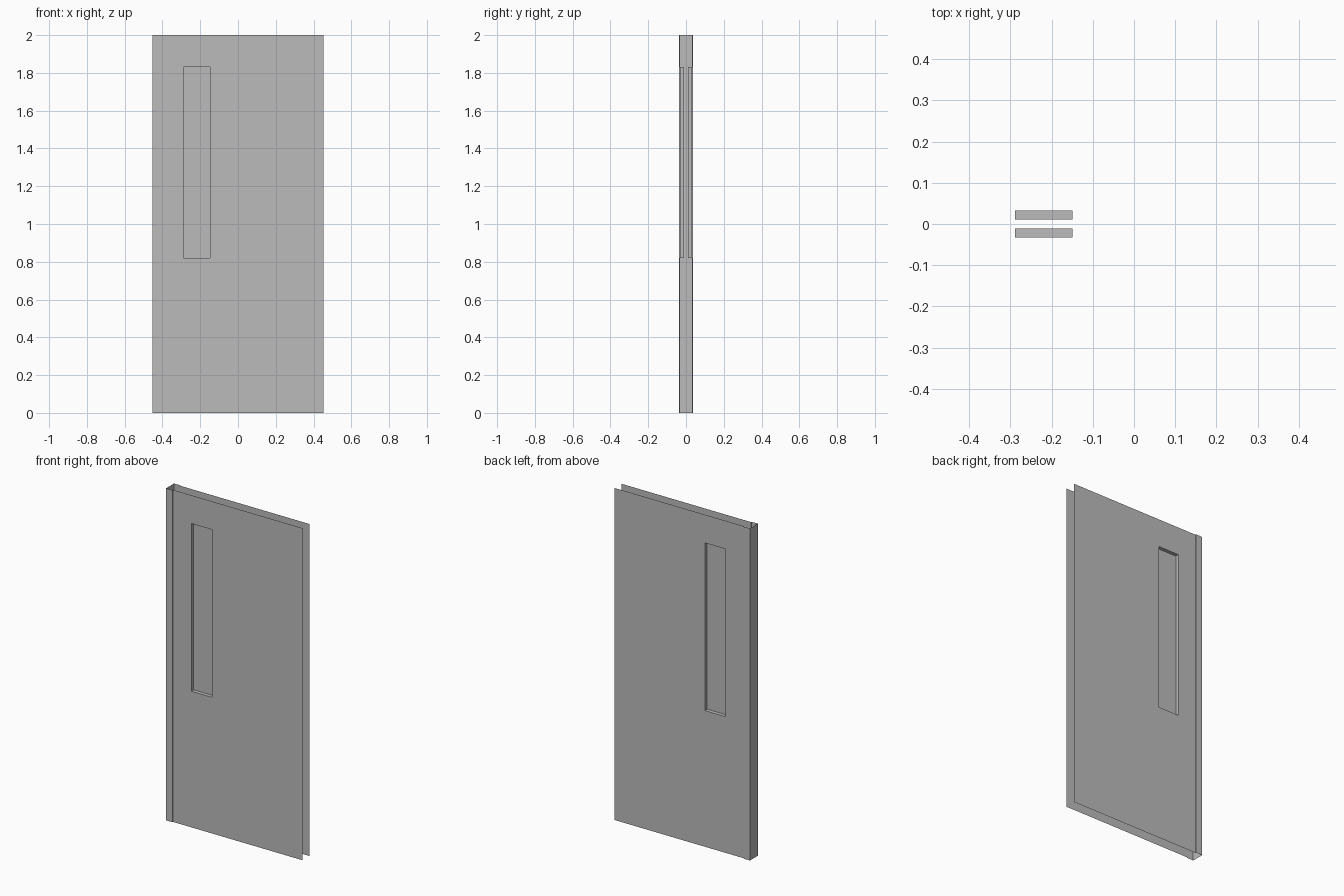
import bpy
import bmesh

cube = bpy.data.objects.get("Cube")
if cube:
    bpy.data.objects.remove(cube, do_unlink=True)

HEIGHT = 2.0
HALF_WIDTH = 0.4525
SKIN_Y = 0.033       # door skin distance from the centre plane
EDGE_Y = 0.038       # raised edge channel
PANE_Y = 0.011       # sunken window pane
CHANNEL_X = -0.41

grey = bpy.data.materials.new("painted_metal_grey")
grey.use_nodes = True
grey.diffuse_color = (0.5, 0.5, 0.5, 1)
grey.node_tree.nodes["Principled BSDF"].inputs["Base Color"].default_value = (0.5, 0.5, 0.5, 1)


def finish(name, bm):
    """Make an object and mirror it from the front half to the back half."""
    mesh = bpy.data.meshes.new(name)
    bm.to_mesh(mesh)
    bm.free()
    mesh.materials.append(grey)
    obj = bpy.data.objects.new(name, mesh)
    bpy.context.collection.objects.link(obj)
    mirror = obj.modifiers.new("front_and_back", 'MIRROR')
    mirror.use_axis = (False, True, False)
    mirror.merge_threshold = 0.0001
    return obj


# Door skins: a sheet divided around the window cell
xs = (CHANNEL_X, -0.288, -0.149, HALF_WIDTH)
zs = (0, 0.82, 1.83, HEIGHT)
bm = bmesh.new()
rows = [[bm.verts.new((x, -SKIN_Y, z)) for x in xs] for z in zs]
cells = {}
for r in range(3):
    for c in range(3):
        cells[r, c] = bm.faces.new((rows[r][c], rows[r][c + 1],
                                    rows[r + 1][c + 1], rows[r + 1][c]))

# Window recess: sloping frame down to a flat pane
pane = cells[1, 1]
bmesh.ops.inset_individual(bm, faces=[pane], thickness=0.023)
for v in pane.verts:
    v.co.y = -PANE_Y

# Merge the flat surround so the skin stays clean
flat = [e for e in bm.edges if len(e.link_faces) == 2
        and e.calc_face_angle(0) < 0.01
        and all(abs(v.co.y + SKIN_Y) < 0.0001 for v in e.verts)
        and abs(e.verts[0].co.z - e.verts[1].co.z) < 0.0001
        and e.verts[0].co.x + e.verts[1].co.x < 2 * xs[1]]
bmesh.ops.dissolve_edges(bm, edges=flat, use_verts=False)
finish("door_skin", bm)

# Edge channel: stepped flange and outer web, open at top and bottom
profile = [(-HALF_WIDTH, 0), (-HALF_WIDTH, -EDGE_Y),
           (CHANNEL_X, -EDGE_Y), (CHANNEL_X, -SKIN_Y)]
bm = bmesh.new()
low = [bm.verts.new((x, y, 0)) for x, y in profile]
high = [bm.verts.new((x, y, HEIGHT)) for x, y in profile]
for i in range(len(profile) - 1):
    bm.faces.new((low[i], low[i + 1], high[i + 1], high[i]))
finish("edge_channel", bm)
